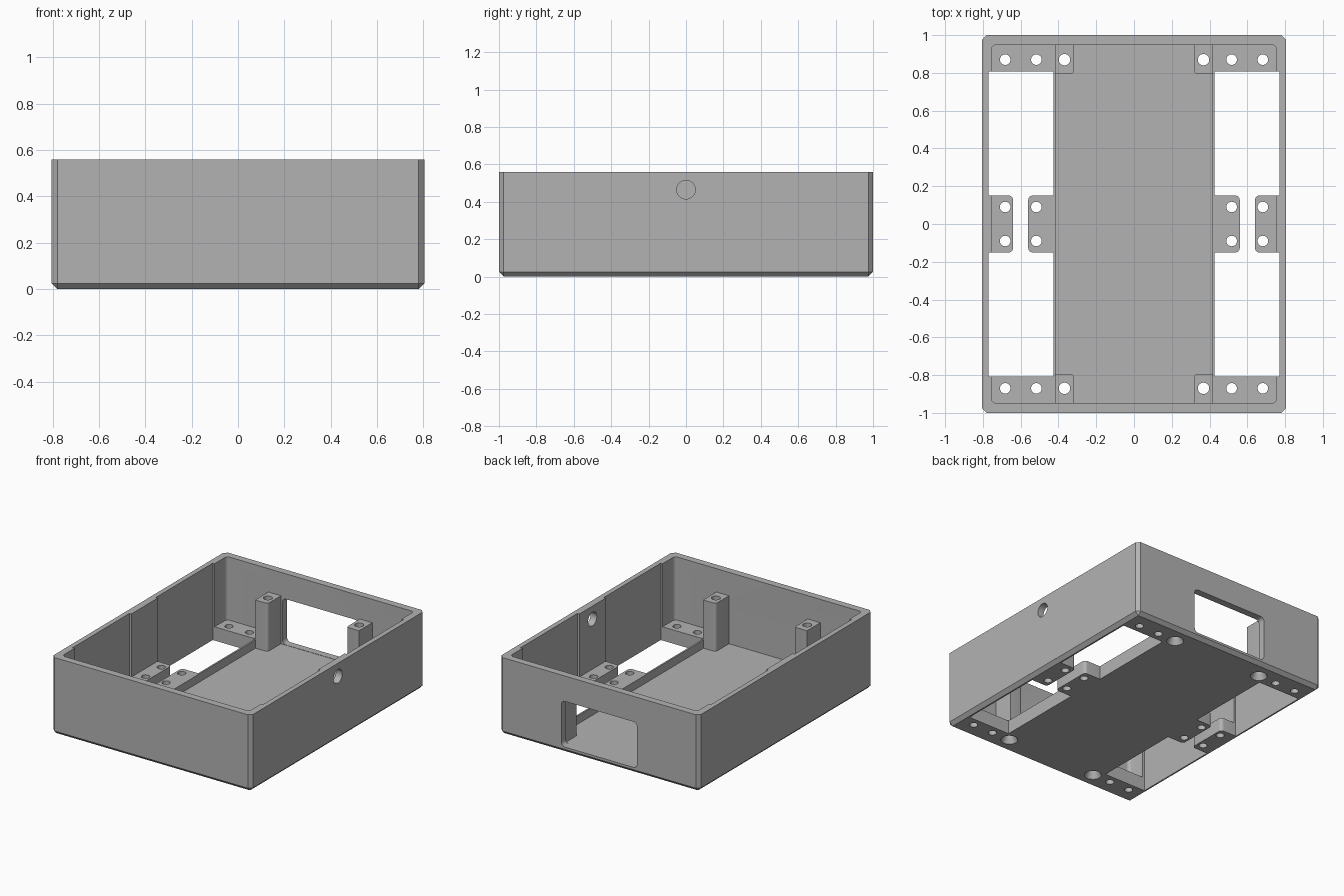
import bpy, bmesh
from math import pi, cos, sin
from mathutils import Matrix, Vector

if "Cube" in bpy.data.objects:
    bpy.data.objects.remove(bpy.data.objects["Cube"], do_unlink=True)

HALF_X, HALF_Y, HEIGHT = 0.805, 1.0, 0.56
IN_X, IN_Y = 0.754, 0.948          # inner wall faces
FLOOR, PAD, POST = 0.04, 0.1, 0.39  # top heights
CHAMFER = 0.025

grey = bpy.data.materials.new("plain grey")
grey.use_nodes = True
grey.diffuse_color = (0.45, 0.45, 0.45, 1)
grey.node_tree.nodes["Principled BSDF"].inputs["Base Color"].default_value = grey.diffuse_color


def to_object(bm, name):
    bmesh.ops.recalc_face_normals(bm, faces=bm.faces)
    mesh = bpy.data.meshes.new(name)
    bm.to_mesh(mesh)
    bm.free()
    obj = bpy.data.objects.new(name, mesh)
    bpy.context.collection.objects.link(obj)
    return obj


def outline(corners, steps=6):
    """Polygon from (x, y, radius) corners, rounding those with a radius."""
    pts = []
    for i, (x, y, r) in enumerate(corners):
        p = Vector((x, y))
        if not r:
            pts.append(p)
            continue
        a = (Vector(corners[i - 1][:2]) - p).normalized() * r
        b = (Vector(corners[(i + 1) % len(corners)][:2]) - p).normalized() * r
        for k in range(steps + 1):
            t = k / steps * pi / 2
            pts.append(p + a * (1 - sin(t)) + b * (1 - cos(t)))
    return pts


def prism(name, corners, z0, z1, turn=None):
    bm = bmesh.new()
    face = bm.faces.new([bm.verts.new((p.x, p.y, z0)) for p in outline(corners)])
    new = bmesh.ops.extrude_face_region(bm, geom=[face])["geom"]
    bmesh.ops.translate(bm, vec=(0, 0, z1 - z0),
                        verts=[v for v in new if isinstance(v, bmesh.types.BMVert)])
    if turn:
        bm.transform(turn)
    return to_object(bm, name)


def rect(x0, x1, y0, y1, r=0):
    return [(x0, y0, r), (x1, y0, r), (x1, y1, r), (x0, y1, r)]


def cone(name, r0, r1, depth, centre, turn=None):
    bm = bmesh.new()
    bmesh.ops.create_cone(bm, cap_ends=True, segments=32, radius1=r0, radius2=r1, depth=depth)
    if turn:
        bm.transform(turn)
    bm.transform(Matrix.Translation(centre))
    return to_object(bm, name)


def cut(objs, cutter):
    """Subtract the cutter from each object, then drop it."""
    for obj in objs:
        mod = obj.modifiers.new("cut", "BOOLEAN")
        mod.operation, mod.solver, mod.object = "DIFFERENCE", "EXACT", cutter
        bpy.context.view_layer.update()
        graph = bpy.context.evaluated_depsgraph_get()
        mesh = bpy.data.meshes.new_from_object(obj.evaluated_get(graph))
        obj.modifiers.clear()
        obj.data = mesh
    bpy.data.objects.remove(cutter, do_unlink=True)


# Outer block: chamfered everywhere except the top rim
bm = bmesh.new()
bmesh.ops.create_cube(bm, size=1)
bm.transform(Matrix.Translation((0, 0, HEIGHT / 2)) @ Matrix.Diagonal((2 * HALF_X, 2 * HALF_Y, HEIGHT, 1)))
edges = [e for e in bm.edges if min(v.co.z for v in e.verts) < HEIGHT / 2]
bmesh.ops.bevel(bm, geom=edges, offset=CHAMFER, segments=1, affect="EDGES")
tray = to_object(bm, "tray")

# Inner cavity above the pads, and the lower central floor
cut([tray], prism("cavity", rect(-IN_X, IN_X, -IN_Y, IN_Y, 0.025), PAD, 1))
cut([tray], prism("floor_channel", rect(-0.415, 0.415, -IN_Y, IN_Y), FLOOR, 0.3))

# Side openings with wall recesses, leaving paired tabs at mid length
for s in (1, -1):
    shape = [(0.427, 0.808, 0), (0.769, 0.808, 0), (0.769, 0.151, 0),
             (0.64, 0.151, 0.025), (0.64, -0.151, 0.025), (0.769, -0.151, 0),
             (0.769, -0.808, 0), (0.427, -0.808, 0), (0.427, -0.151, 0),
             (0.56, -0.151, 0.025), (0.56, 0.151, 0.025), (0.427, 0.151, 0)]
    cut([tray], prism("opening", [(s * x, y, r) for x, y, r in shape], -0.1, 1))

# Back window
upright = Matrix.Rotation(pi / 2, 4, "X")
cut([tray], prism("window", rect(-0.305, 0.305, 0.042, 0.375, 0.03), -1.1, -0.9, upright))

# Cable holes in both side walls
for s in (1, -1):
    cut([tray], cone("cable_hole", 0.05, 0.05, 0.3, (s * 0.78, 0, 0.465), Matrix.Rotation(pi / 2, 4, "Y")))

# Screw holes in the corner pads and tabs
for sx in (1, -1):
    for x in (0.682, 0.517):
        for y in (0.87, 0.09, -0.09, -0.87):
            cut([tray], cone("screw_hole", 0.028, 0.028, 0.4, (sx * x, y, 0.05)))

# Corner posts with a through hole, countersunk underneath
posts = []
for sx, side in ((1, "left"), (-1, "right")):
    for sy, end in ((1, "back"), (-1, "front")):
        shape = [(0.317, 0.795, 0.02), (0.419, 0.795, 0), (0.419, 0.97, 0), (0.317, 0.97, 0)]
        post = prism(f"post_{end}_{side}", [(sx * x, sy * y, r) for x, y, r in shape], 0.02, POST)
        posts.append(post)
        centre = (sx * 0.368, sy * 0.87)
        cut([tray, post], cone("post_hole", 0.03, 0.03, 1, (*centre, 0.2)))
        cut([tray, post], cone("countersink", 0.06, 0.029, 0.06, (*centre, 0.025)))

# Colour and shading
bpy.ops.object.select_all(action="DESELECT")
for obj in [tray] + posts:
    obj.data.materials.clear()
    obj.data.materials.append(grey)
    for poly in obj.data.polygons:
        poly.material_index = 0
    obj.select_set(True)
bpy.context.view_layer.objects.active = tray
bpy.ops.object.shade_smooth_by_angle(angle=pi / 6)
